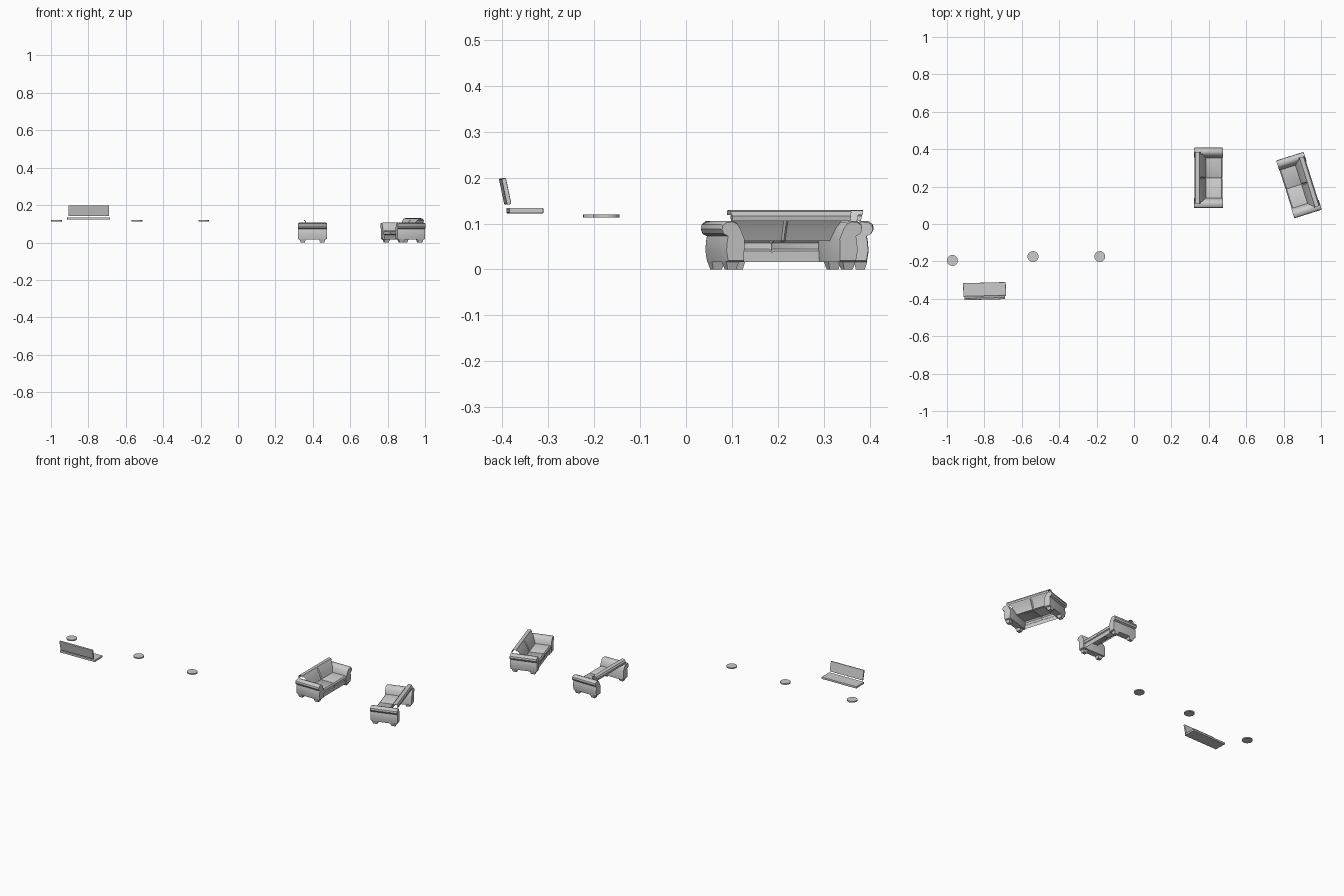
import bpy, bmesh
from math import radians

if "Cube" in bpy.data.objects:
    bpy.data.objects.remove(bpy.data.objects["Cube"])

def make(name, verts, faces, loc, rot, smooth=True):
    me = bpy.data.meshes.new(name)
    me.from_pydata(verts, [], faces)
    ob = bpy.data.objects.new(name, me)
    bpy.context.collection.objects.link(ob)
    ob.location = loc
    ob.rotation_euler = rot
    if smooth:
        bpy.ops.object.select_all(action='DESELECT')
        bpy.context.view_layer.objects.active = ob
        ob.select_set(True)
        bpy.ops.object.shade_smooth_by_angle(angle=radians(35))
    return ob

def fix_normals(ob):
    bm = bmesh.new()
    bm.from_mesh(ob.data)
    bmesh.ops.recalc_face_normals(bm, faces=bm.faces)
    bm.to_mesh(ob.data)
    bm.free()

# open upholstery sheet: profile of (x, z, half width), with a seam in the middle
def sheet(name, prof, loc, rot, seam=0.004):
    verts, faces = [], []
    for x, z, w in prof:
        for t in (-1, -0.04, 0, 0.04, 1):
            d = seam if t == 0 else 0
            verts.append((x - d, t * w, z - d))
    for i in range(len(prof) - 1):
        for j in range(4):
            a = i * 5 + j
            faces.append((a, a + 1, a + 6, a + 5))
    return make(name, verts, faces, loc, rot)

# rolled arm: (y, z) section lofted along x with softened ends
ARM = [(0.108, 0.016), (0.147, 0.016), (0.151, 0.040), (0.149, 0.062), (0.147, 0.073),
       (0.157, 0.078), (0.162, 0.088), (0.160, 0.098), (0.151, 0.105), (0.136, 0.106),
       (0.125, 0.102), (0.117, 0.090), (0.107, 0.066)]

def arm(name, side, loc, rot):
    cy, cz, n = 0.133, 0.065, len(ARM)
    verts, faces = [], []
    for x, s in ((-0.077, 0.93), (-0.071, 1), (0.071, 1), (0.077, 0.93)):
        verts += [(x, side * (cy + (y - cy) * s), cz + (z - cz) * s) for y, z in ARM]
    for i in range(3):
        for j in range(n):
            k = (j + 1) % n
            faces.append((i * n + j, i * n + k, i * n + n + k, i * n + n + j))
    faces += [tuple(range(n)), tuple(range(3 * n, 4 * n))]
    fix_normals(make(name, verts, faces, loc, rot))

def box(name, size, loc, rot, centre=(0, 0, 0), taper=1.0, bevel=0.0):
    verts = []
    for sz, t in ((-0.5, taper), (0.5, 1)):
        for sx, sy in ((-1, -1), (1, -1), (1, 1), (-1, 1)):
            verts.append((centre[0] + sx * size[0] * t / 2, centre[1] + sy * size[1] * t / 2,
                          centre[2] + sz * size[2]))
    faces = [(3, 2, 1, 0), (4, 5, 6, 7)] + [(i, (i + 1) % 4, (i + 1) % 4 + 4, i + 4) for i in range(4)]
    ob = make(name, verts, faces, loc, rot, smooth=False)
    if bevel:
        m = ob.modifiers.new("bevel", 'BEVEL')
        m.width, m.segments = bevel, 2
    return ob

def sofa(tag, loc, angle):
    rot = (0, 0, radians(angle))
    # front rail below the cushions
    sheet("front_rail_" + tag, [(0.068, 0.016, 0.110), (0.070, 0.040, 0.110)], loc, rot, 0)
    # seat cushions
    sheet("seat_" + tag, [(0.069, 0.040, 0.110), (0.074, 0.044, 0.110), (0.075, 0.058, 0.110),
                          (0.069, 0.065, 0.110), (-0.020, 0.064, 0.110)], loc, rot, 0.003)
    # back cushions, then the top roll
    sheet("back_cushion_" + tag, [(-0.013, 0.062, 0.108), (-0.022, 0.085, 0.118),
                                  (-0.036, 0.114, 0.128), (-0.042, 0.122, 0.128)], loc, rot, 0.003)
    sheet("back_roll_" + tag, [(-0.042, 0.119, 0.138), (-0.047, 0.128, 0.139), (-0.057, 0.130, 0.139),
                               (-0.068, 0.126, 0.138), (-0.074, 0.116, 0.136),
                               (-0.073, 0.105, 0.134)], loc, rot, 0)
    for side, s in (("left", -1), ("right", 1)):
        arm("%s_arm_%s" % (side, tag), s, loc, rot)
        for x in (-0.052, 0.052):
            box("%s_leg_%s" % (side, tag), (0.034, 0.030, 0.018), loc, rot,
                (x, s * 0.133, 0.009), taper=0.65)

sofa("a", (0.398, 0.247, 0), 0)
sofa("b", (0.882, 0.208, 0), 197.5)

# round stool tops
for x, y in ((-0.971, -0.195), (-0.54, -0.174), (-0.183, -0.174)):
    bpy.ops.mesh.primitive_cylinder_add(vertices=24, radius=0.029, depth=0.007,
                                        location=(x, y, 0.1165))
    bpy.context.object.name = "stool_top"
    bpy.ops.object.shade_smooth_by_angle(angle=radians(35))

# bench seat and tilted backrest
box("bench_seat", (0.228, 0.075, 0.012), (-0.799, -0.351, 0.128), (0, 0, radians(1.5)), bevel=0.002)
box("bench_back", (0.216, 0.010, 0.058), (-0.798, -0.394, 0.170),
    (radians(12), 0, radians(1.5)), bevel=0.002)
